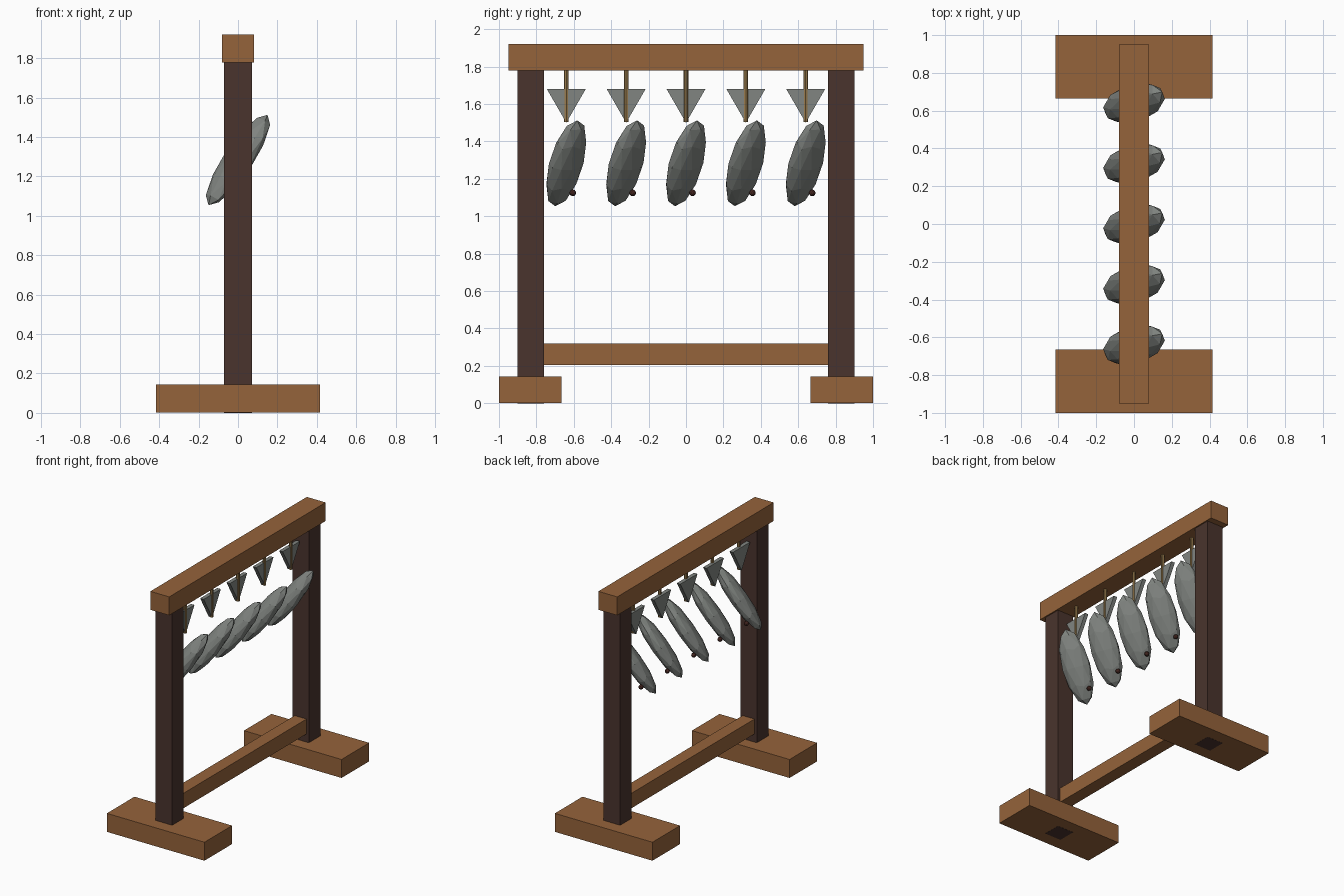
import bpy, math
from mathutils import Matrix, Vector

if "Cube" in bpy.data.objects:
    bpy.data.objects.remove(bpy.data.objects["Cube"])


def material(name, rgb):
    m = bpy.data.materials.new(name)
    m.diffuse_color = (*rgb, 1)
    m.use_nodes = True
    m.node_tree.nodes["Principled BSDF"].inputs["Base Color"].default_value = m.diffuse_color
    return m


WOOD = material("light_wood", (0.30, 0.125, 0.043))
DARK = material("dark_wood", (0.068, 0.034, 0.026))
GREY = material("fish_grey", (0.22, 0.235, 0.22))
BRASS = material("brass", (0.32, 0.2, 0.075))
EYE = material("eye_brown", (0.06, 0.02, 0.015))


def finish(name, mat):
    o = bpy.context.object
    o.name = name
    o.data.materials.append(mat)
    return o


def box(name, lo, hi, mat):
    lo, hi = Vector(lo), Vector(hi)
    bpy.ops.mesh.primitive_cube_add(size=1, location=(lo + hi) / 2)
    o = finish(name, mat)
    o.scale = hi - lo
    return o


# Frame: feet, posts, top beam, lower rail
for side, s in (("front", -1), ("back", 1)):
    y = sorted((s * 0.665, s * 1.0))
    box(side + "_foot", (-0.415, y[0], 0.001), (0.415, y[1], 0.143), WOOD)
    y = sorted((s * 0.76, s * 0.90))
    box(side + "_post", (-0.07, y[0], 0), (0.07, y[1], 1.78), DARK)
box("top_beam", (-0.08, -0.95, 1.778), (0.08, 0.95, 1.92), WOOD)
box("lower_rail", (-0.05, -0.765, 0.205), (0.05, 0.765, 0.32), WOOD)

# Body axes: wide, thin, long (the fish hangs tilted)
long_axis = Vector((0.535, 0.21, 0.82)).normalized()
wide_axis = Vector((-0.53, 0.82, 0.10))
wide_axis = (wide_axis - long_axis * wide_axis.dot(long_axis)).normalized()
thin_axis = long_axis.cross(wide_axis)
turn = Matrix((wide_axis, thin_axis, long_axis)).transposed().to_4x4()

for i in range(5):
    y = -0.64 + 0.32 * i
    # Hanging rod
    bpy.ops.mesh.primitive_cylinder_add(vertices=8, radius=0.0125, depth=0.275,
                                        location=(0, y, 1.6425))
    finish(f"rod_{i}", BRASS)

    # Triangular tail fin, point down
    bpy.ops.mesh.primitive_cylinder_add(vertices=3, radius=0.12, depth=0.03)
    tail = finish(f"tail_{i}", GREY)
    # the first corner lies on +y; stand the prism up with that corner down
    tail.data.transform(Matrix.Rotation(math.radians(90), 4, 'Z'))
    tail.data.transform(Matrix.Rotation(math.radians(90), 4, 'Y'))
    lowest = min(v.co.z for v in tail.data.vertices)
    if lowest > -0.1:
        tail.data.transform(Matrix.Rotation(math.pi, 4, 'X'))
    tail.location = (-0.01, y, 1.62)

    # Faceted body
    bpy.ops.mesh.primitive_ico_sphere_add(subdivisions=2, radius=1)
    body = finish(f"fish_body_{i}", GREY)
    body.data.transform(turn @ Matrix.Diagonal((0.104, 0.062, 0.28, 1)))
    body.location = (0, y, 1.283)

    # Eye
    bpy.ops.mesh.primitive_ico_sphere_add(subdivisions=2, radius=0.018,
                                          location=(-0.09, y + 0.035, 1.125))
    finish(f"eye_{i}", EYE)
